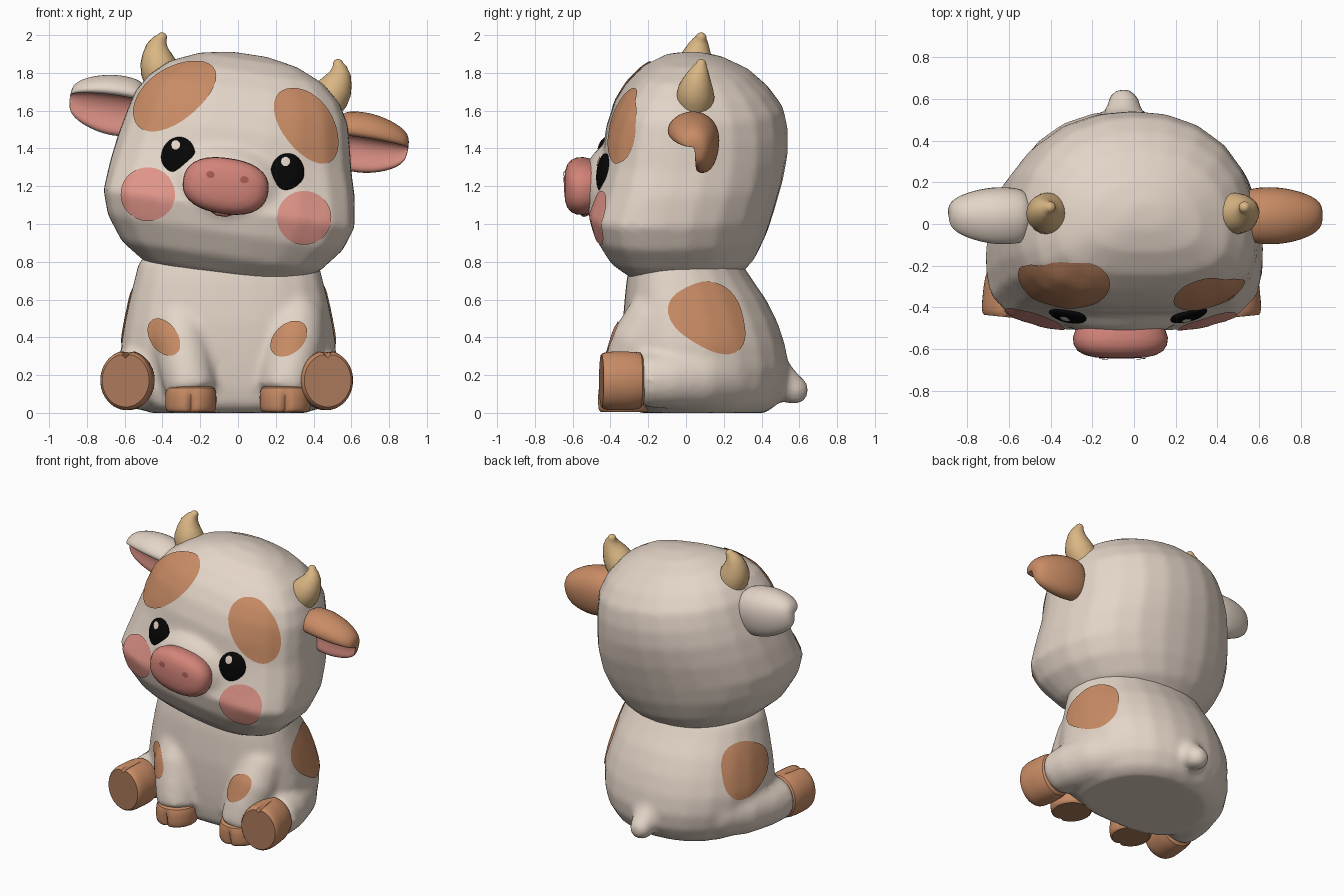
import bpy
import bmesh
from math import sin, cos, pi, exp, radians
from mathutils import Vector, Matrix
from mathutils.bvhtree import BVHTree

if "Cube" in bpy.data.objects:
    bpy.data.objects.remove(bpy.data.objects["Cube"])


def material(name, r, g, b):
    m = bpy.data.materials.new(name)
    m.use_nodes = True
    m.diffuse_color = (r, g, b, 1)
    node = m.node_tree.nodes["Principled BSDF"]
    node.inputs["Base Color"].default_value = (r, g, b, 1)
    node.inputs["Roughness"].default_value = 0.7
    return m


CREAM = material("cream", .77, .66, .57)
BROWN = material("spot brown", .58, .26, .13)
SOLE = material("sole brown", .41, .195, .105)
PINK = material("cheek pink", .75, .30, .25)
SNOUT = material("snout pink", .65, .23, .19)
NOSTRIL = material("nostril red", .38, .11, .09)
HORN = material("horn tan", .70, .47, .23)
BLACK = material("eye black", .002, .002, .002)

WORLD = Matrix.Identity(4)
HEAD = Matrix.Translation((-.03, 0, 1.3)) @ Matrix.Rotation(.15, 4, 'Y')


def select(*obs):
    bpy.ops.object.select_all(action='DESELECT')
    for ob in obs:
        ob.select_set(True)
    bpy.context.view_layer.objects.active = obs[0]


def make(name, bm, mats, matrix, angle):
    me = bpy.data.meshes.new(name)
    bm.to_mesh(me)
    bm.free()
    for m in mats:
        me.materials.append(m)
    ob = bpy.data.objects.new(name, me)
    bpy.context.collection.objects.link(ob)
    ob.matrix_world = matrix
    select(ob)
    bpy.ops.object.shade_smooth_by_angle(angle=radians(angle))
    return ob


def loft(name, rings, mats, matrix=WORLD, angle=50, pick=None):
    """Skin a list of closed rings and cap both ends."""
    bm = bmesh.new()
    rows = [[bm.verts.new(p) for p in ring] for ring in rings]
    n = len(rows[0])
    for a, b in zip(rows, rows[1:]):
        for j in range(n):
            k = (j + 1) % n
            f = bm.faces.new((a[j], a[k], b[k], b[j]))
            if pick:
                f.material_index = pick(j)
    bm.faces.new(rows[0][::-1])
    bm.faces.new(rows[-1])
    bmesh.ops.recalc_face_normals(bm, faces=bm.faces)
    return make(name, bm, mats, matrix, angle)


def section(z, rx, front, back, nf=2.7, cx=0, nb=2.2, n=24):
    """Horizontal ring: boxy toward the front, round toward the back."""
    cy = front + .38 * (back - front)
    pts = []
    for j in range(n):
        c, s = cos(2 * pi * j / n), sin(2 * pi * j / n)
        e = nb if s > 0 else nf
        r = (abs(c) ** e + abs(s) ** e) ** (-1 / e)
        pts.append((cx + rx * r * c, cy + r * s * ((back - cy) if s > 0 else (cy - front)), z))
    return pts


def tube(name, path, mat, matrix=WORLD, n=20):
    """Round tube through (x, y, z, radius) points, with a domed end."""
    pts = [Vector(p[:3]) for p in path]
    radii = [p[3] for p in path]
    d = (pts[-1] - pts[-2]).normalized()
    end, r = pts[-1], radii[-1]
    for t in (.35, .65, .87, .98):
        pts.append(end + d * r * t)
        radii.append(r * (1 - t * t) ** .5)
    span = (pts[-1] - pts[0]).normalized()
    ref = Vector((0, 1, 0)) if abs(span.y) < .6 else Vector((0, 0, 1))
    rings = []
    for i, p in enumerate(pts):
        t = (pts[min(i + 1, len(pts) - 1)] - pts[max(i - 1, 0)]).normalized()
        side = ref.cross(t).normalized()
        up = t.cross(side)
        rings.append([p + radii[i] * (side * cos(2 * pi * j / n) + up * sin(2 * pi * j / n))
                      for j in range(n)])
    return loft(name, rings, [mat], matrix)


def ball(name, mat, shape, matrix=WORLD):
    bm = bmesh.new()
    bmesh.ops.create_uvsphere(bm, u_segments=28, v_segments=16, radius=1, matrix=shape)
    return make(name, bm, [mat], matrix, 60)


def fuse(rounds, *obs):
    """Blend overlapping parts into the first one, as a single soft skin."""
    select(*obs)
    bpy.ops.object.join()
    skin = obs[0].modifiers.new("skin", 'REMESH')
    skin.mode, skin.voxel_size, skin.use_smooth_shade = 'VOXEL', .022, True
    soft = obs[0].modifiers.new("soften", 'SMOOTH')
    soft.factor, soft.iterations = .5, rounds
    for m in ("skin", "soften"):
        bpy.ops.object.modifier_apply(modifier=m)
    return obs[0]


def tree(ob):
    return BVHTree.FromPolygons([v.co.copy() for v in ob.data.vertices],
                                [list(p.vertices) for p in ob.data.polygons])


def spot(name, bvh, u, v, ru, rv, mat, turn=0, side=0, matrix=WORLD, bean=0, n=36, rows=8):
    """Thin plate laid on a surface, from the front (side 0) or from +x / -x."""
    bm = bmesh.new()
    ray = Vector((-side, 0, 0)) if side else Vector((0, 1, 0))

    def place(a, t):
        k = t * (1 + bean * cos(3 * a + 1))
        p, q = ru * k * cos(a), rv * k * sin(a)
        pu, pv = u + p * cos(turn) - q * sin(turn), v + p * sin(turn) + q * cos(turn)
        start = Vector((2 * side, pu, pv)) if side else Vector((pu, -2, pv))
        hit, normal = bvh.ray_cast(start, ray)[:2]
        if hit is None:
            hit, normal = bvh.find_nearest(start + ray * 2)[:2]
        return bm.verts.new(hit + normal * .007)

    mid = place(0, 0)
    rings = [[place(2 * pi * j / n, (i + 1) / rows) for j in range(n)] for i in range(rows)]
    for j in range(n):
        k = (j + 1) % n
        bm.faces.new((mid, rings[0][j], rings[0][k]))
        for a, b in zip(rings, rings[1:]):
            bm.faces.new((a[j], b[j], b[k], a[k]))
    for f in bm.faces:
        f.normal_update()
        if f.normal.dot(ray) > 0:
            f.normal_flip()
    return make(name, bm, [mat], matrix, 60)


def hoof(name, matrix, w, d, h):
    """Rounded hoof, darker sole at z = 0, cleft toward -y."""
    rings = []
    for t, k, cleft in ((0, .89, .16), (.05, .95, .2), (.14, .985, .22), (.3, 1, .2), (.6, 1, .14),
                        (.8, .98, .05), (.94, .93, 0), (1, .82, 0)):
        ring = []
        for j in range(48):
            a = 2 * pi * j / 48
            off = (a - 1.5 * pi) / .12
            r = k * (1 - cleft * exp(-off * off))
            ring.append((w * r * cos(a), d * r * sin(a), h * t))
        rings.append(ring)
    ob = loft(name, rings, [BROWN, SOLE], matrix, 35)
    ob.data.polygons[-2].material_index = 1


# Head with a raised muzzle
skull = loft("head", [section(*row) for row in (
    (-.585, .25, -.20, .22, 3), (-.565, .38, -.30, .29, 3), (-.475, .53, -.41, .37, 3, .01),
    (-.345, .63, -.485, .43, 3.2, .015), (-.22, .672, -.515, .47, 3.4, .015),
    (-.06, .655, -.47, .515, 3, .01), (.08, .625, -.44, .54, 2.8), (.2, .60, -.425, .54, 2.7),
    (.32, .57, -.385, .515, 2.8), (.42, .51, -.325, .44, 3), (.51, .41, -.24, .34, 3),
    (.575, .26, -.13, .21, 3), (.605, .1, -.02, .1, 3))], [CREAM], HEAD)
muzzle = ball("muzzle", CREAM, Matrix.Translation((-.02, -.385, -.115)) @ Matrix.Diagonal((.33, .165, .235, 1)), HEAD)
head = fuse(4, skull, muzzle)
head_tree = tree(head)
spot("right_head_spot", head_tree, -.362, .328, .25, .138, BROWN, radians(45), matrix=HEAD, bean=.03)
spot("left_head_spot", head_tree, .355, .279, .225, .133, BROWN, radians(-46), matrix=HEAD, bean=.03)

# Snout, nostrils and lip
outline = []
for j in range(36):
    c, s = cos(2 * pi * j / 36), sin(2 * pi * j / 36)
    r = (abs(c) ** 2.4 + abs(s) ** 2.4) ** (-1 / 2.4)
    outline.append((.228 * r * c, .148 * r * s))
snout = loft("snout", [[(x * k - .02, y, z * k - .103) for x, z in outline] for y, k in (
    (-.44, .85), (-.51, .95), (-.545, 1), (-.58, .98), (-.608, .9), (-.628, .75),
    (-.64, .52), (-.645, .2))], [SNOUT], HEAD, 60)
snout_tree = tree(snout)
tube("lower_lip", [(-.08, -.51, -.225, .02), (-.04, -.54, -.24, .025), (0, -.54, -.24, .025),
                   (.04, -.51, -.225, .02)], SNOUT, HEAD, 12)

for s, label in ((-1, "right"), (1, "left")):
    # Face details
    spot(label + "_nostril", snout_tree, s * .09 - .018, -.056, .022, .018, NOSTRIL, matrix=HEAD, rows=2)
    spot(label + "_cheek", head_tree, s * .416 - .002, -.207, .142, .14, PINK, matrix=HEAD)
    ex, ez = s * .293, .016
    hit = head_tree.ray_cast(Vector((ex, -2, ez)), Vector((0, 1, 0)))[0]
    eye = ball(label + "_eye", BLACK, Matrix.Translation(hit) @ Matrix.Rotation(s * .25, 4, 'Z')
               @ Matrix.Rotation(-.14, 4, 'X') @ Matrix.Diagonal((.092, .03, .103, 1)), HEAD)
    spot(label + "_eye_glint", tree(eye), ex - .02, ez + .055, .023, .025, CREAM, matrix=HEAD, rows=3)

    # Horns
    tube(label + "_horn", [(s * .435, .05, .405, .098), (s * .458, .05, .45, .1), (s * .474, .052, .495, .093),
                           (s * .484, .06, .535, .077), (s * .488, .068, .575, .058),
                           (s * .48, .076, .605, .041), (s * .472, .08, .623, .028)], HORN, HEAD)

    # Cupped ears with a pink inside
    lip = .01 if s > 0 else .035
    cup = ((-.1, lip + .02), (-.085, .1), (0, .148), (.09, .14), (.155, .08), (.17, -.02),
           (.13, -.16), (.04, -.16), (.05, -.1), (.05, -.02), (0, lip + .02), (-.06, lip))
    ear_rings = [[(s * x, .045 + (y - .04) * k * 1.08, .24 + z * k * 1.08) for y, z in cup]
                 for x, k in ((.5, .85), (.6, 1), (.7, 1), (.8, .84), (.87, .62), (.908, .34))]
    ear = loft(label + "_ear", ear_rings, [BROWN if s > 0 else CREAM, PINK], HEAD, 180,
               lambda j: int(7 <= j <= 10))
    round_off = ear.modifiers.new("smooth", 'SUBSURF')
    round_off.levels = round_off.render_levels = 2

# Body, tail and legs, fused into one skin
torso = loft("body", [section(*row, cx=-.05) for row in (
    (0, .42, -.25, .42), (.04, .48, -.30, .48), (.13, .53, -.32, .53), (.24, .56, -.33, .545),
    (.36, .57, -.335, .525), (.48, .55, -.335, .485), (.6, .525, -.325, .425),
    (.7, .50, -.315, .355), (.8, .475, -.295, .29), (.88, .38, -.22, .2))], [CREAM])
parts = [tube("tail", [(-.05, .38, .26, .12), (-.05, .47, .19, .11), (-.05, .53, .145, .092),
                       (-.05, .57, .122, .08)], CREAM)]

for s, label in ((-1, "right"), (1, "left")):
    # Front legs
    parts.append(tube(label + "_front_leg", [
        (s * .30, -.1, .6, .12), (s * .31, -.17, .5, .15), (s * .30, -.245, .37, .155),
        (s * .27, -.30, .22, .143), (s * .25, -.325, .12, .135), (s * .25, -.325, .1, .07)], CREAM))
    hoof(label + "_front_hoof", Matrix.Translation((s * .25, -.33, .005)), .135, .14, .135)

    # Hind legs, stretched forward
    fx = s * .535 - .06
    parts.append(tube(label + "_hind_leg", [
        (s * .2 - .06, .3, .22, .18), (s * .34 - .06, .19, .2, .185), (s * .43 - .06, .06, .187, .175),
        (s * .49 - .06, -.1, .178, .158), (fx - s * .02, -.23, .173, .143),
        (fx - s * .015, -.26, .172, .09)], CREAM))
    hoof(label + "_hind_hoof", Matrix.Translation((fx, -.448, .172)) @ Matrix.Rotation(s * .1, 4, 'Z')
         @ Matrix.Rotation(-pi / 2, 4, 'X'), .14, .158, .22)

# Body spots
coat = tree(fuse(7, torso, *parts))
for s, label, length in ((-1, "right", .2), (1, "left", .22)):
    spot(label + "_flank_spot", coat, .12, .505, length, .165, BROWN, radians(-38), s, bean=.08)
spot("right_leg_spot", coat, -.39, .4, .11, .07, BROWN, radians(125))
spot("left_leg_spot", coat, .27, .39, .11, .075, BROWN, radians(45))
